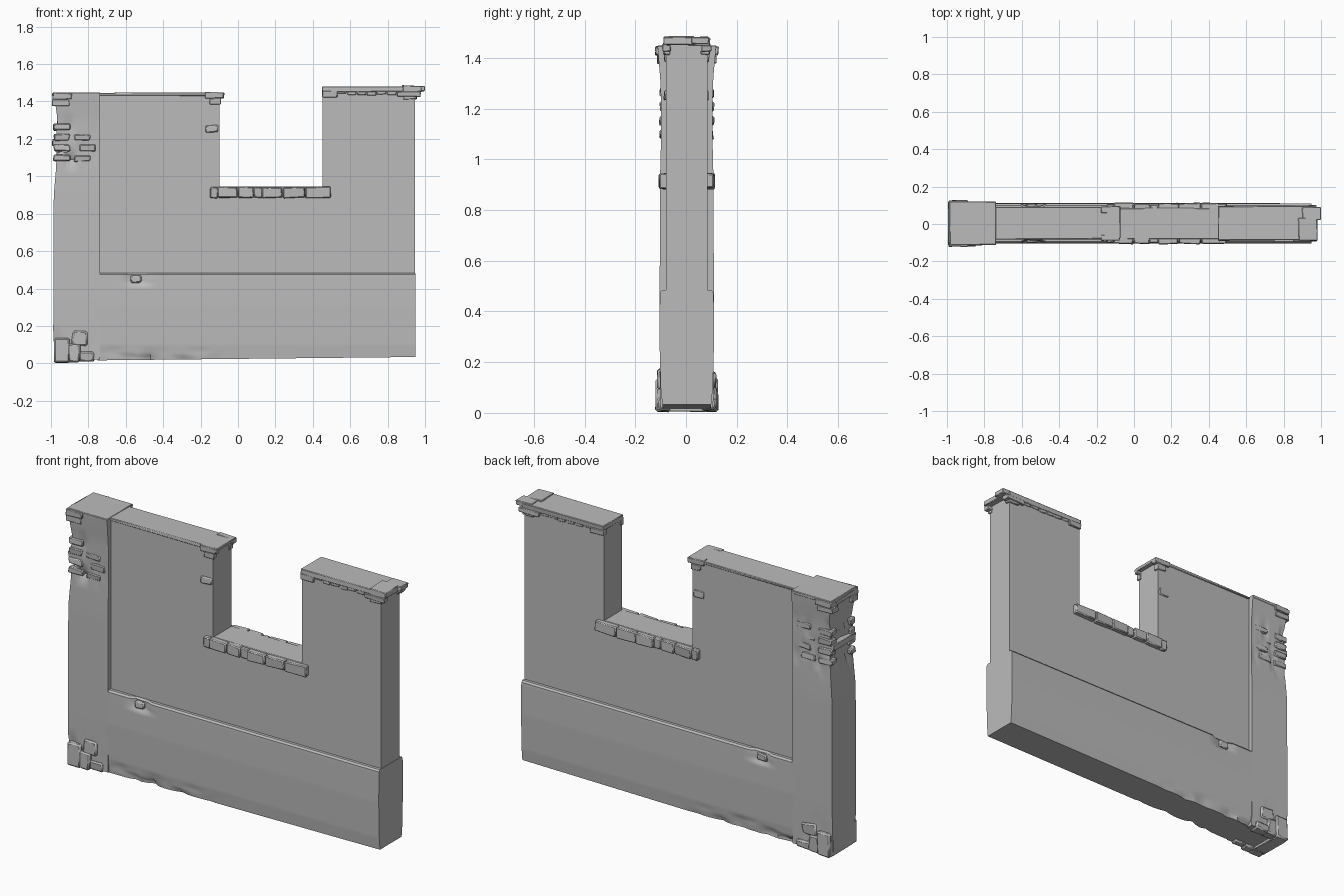
import bpy, bmesh, math, random
from mathutils import Vector, noise

random.seed(4)
if "Cube" in bpy.data.objects:
    bpy.data.objects.remove(bpy.data.objects["Cube"], do_unlink=True)

stone = bpy.data.materials.new("grey_stone")
stone.use_nodes = True
grey = (0.5, 0.5, 0.5, 1)
stone.diffuse_color = grey
stone.node_tree.nodes["Principled BSDF"].inputs["Base Color"].default_value = grey


def finish(name, bm, bevel=0.0):
    bmesh.ops.recalc_face_normals(bm, faces=bm.faces)
    mesh = bpy.data.meshes.new(name)
    bm.to_mesh(mesh)
    bm.free()
    mesh.materials.append(stone)
    mesh.shade_smooth()
    mesh.set_sharp_from_angle(angle=math.radians(30))
    obj = bpy.data.objects.new(name, mesh)
    bpy.context.collection.objects.link(obj)
    if bevel:
        mod = obj.modifiers.new("worn_edges", "BEVEL")
        mod.width = bevel
        mod.segments = 1
    return obj


def block(name, x, y, z, jitter=0.003, bevel=0.003):
    """A slightly irregular cut stone; x, y and z are (low, high) pairs."""
    bm = bmesh.new()
    bmesh.ops.create_cube(bm, size=1)
    for v in bm.verts:
        v.co = Vector([pair[c > 0] + random.uniform(-jitter, jitter)
                       for c, pair in zip(v.co, (x, y, z))])
    return finish(name, bm, bevel)


def paired(name, x, depth, z, inner=0.06, **kw):
    """The same stone on the front and the back."""
    block(name + "_front", x, (-depth, -inner), z, **kw)
    block(name + "_back", x, (inner, depth + 0.005), z, **kw)


def worn_block(name, cuts, shape):
    """A finely divided block, shaped by a rule on unit coordinates."""
    bm = bmesh.new()
    bmesh.ops.create_cube(bm, size=1)
    bmesh.ops.subdivide_edges(bm, edges=bm.edges[:], cuts=cuts, use_grid_fill=True)
    for v in bm.verts:
        v.co = shape(v.co.x + 0.5, v.co.y * 2, v.co.z + 0.5)
    return finish(name, bm)


def follow(profile, z):
    for (a, p), (b, q) in zip(profile, profile[1:]):
        if z <= b:
            return p + (q - p) * max(0, (z - a) / (b - a))
    return profile[-1][1]


def near(value, centre, width):
    return max(0.0, 1 - abs(value - centre) / width)


# Corner pillar: narrow waist, flared head, eroded band near the top
DEPTH = [(0, 0.104), (0.3, 0.107), (0.9, 0.106), (1.1, 0.101), (1.3, 0.103), (1.44, 0.115)]
LEFT = [(0, -0.975), (0.15, -0.988), (0.9, -0.985), (1.05, -0.972), (1.33, -0.968), (1.44, -0.985)]


def pillar_shape(u, v, w):
    z = 0.02 + 1.425 * w
    left = follow(LEFT, z)
    x = left + (-0.738 - left) * u
    rough = noise.noise(Vector((x * 14, v * 3, z * 32)))
    band = min(1, 2 * near(z, 1.17, 0.16)) * (1 - u) ** 0.5
    foot = near(z, 0.1, 0.1) * (1 - u)
    y = follow(DEPTH, z) - max(0, rough) * 0.045 * band - max(0, rough) * 0.03 * foot
    x += max(0, rough) * 0.02 * band * (1 - u)
    return Vector((x, y * v + 0.003, z))


worn_block("corner_pillar", 35, pillar_shape)


# Plinth: sloping foot, chipped lower edge and one broken spot on the ledge
def plinth_shape(u, v, w):
    x = -0.75 + 1.7 * u
    low = 0.016 + 0.018 * u
    z = low + (0.484 - low) * w
    y = follow([(0, 0.093), (0.1, 0.103), (0.3, 0.108), (0.474, 0.106), (0.484, 0.097)], z)
    rough = noise.noise(Vector((x * 16, v * 4, z * 20)))
    edge = near(z, 0.02, 0.07) * max(0, 1 - u * 2.2)
    y -= max(0, rough) * 0.06 * edge
    spot = min(1, 3 * near(x, -0.545, 0.06)) * min(1, 3 * near(z, 0.475, 0.065))
    y -= spot * (0.012 + 0.015 * abs(rough))
    return Vector((x, y * v + 0.003, z))


worn_block("plinth", 47, plinth_shape)

# Upper wall with the open gap between two merlons
outline = [(-0.75, 0.42), (0.947, 0.42), (0.947, 1.475), (0.453, 1.462),
           (0.453, 0.94), (-0.1, 0.94), (-0.1, 1.442), (-0.75, 1.442)]
bm = bmesh.new()
face = bm.faces.new([bm.verts.new((x, -0.078, z)) for x, z in outline])
moved = bmesh.ops.extrude_face_region(bm, geom=[face])["geom"]
for v in moved:
    if isinstance(v, bmesh.types.BMVert):
        v.co.y = 0.084
finish("upper_wall", bm)

# Worn cap slabs on the merlons and the pillar
block("left_merlon_cap", (-0.74, -0.075), (-0.08, 0.09), (1.432, 1.447))
block("right_merlon_cap", (0.448, 0.955), (-0.086, 0.094), (1.45, 1.482), jitter=0.004)
block("pillar_cap", (-0.985, -0.738), (-0.112, 0.12), (1.43, 1.45), jitter=0.002)

# Corner stones stepped below the caps
paired("pillar_head_stone", (-0.99, -0.89), 0.122, (1.412, 1.445))
paired("pillar_neck_stone", (-0.994, -0.9), 0.113, (1.378, 1.41))
block("pillar_side_stone", (-0.992, -0.9), (-0.07, 0.08), (1.415, 1.446))
paired("left_merlon_corner", (-0.175, -0.075), 0.09, (1.418, 1.45))
paired("left_merlon_lower_corner", (-0.152, -0.092), 0.086, (1.385, 1.418))
paired("right_merlon_corner", (0.85, 0.975), 0.094, (1.424, 1.452))
paired("right_merlon_lower_corner", (0.885, 0.955), 0.088, (1.412, 1.43))
paired("right_merlon_inner_corner", (0.45, 0.53), 0.09, (1.424, 1.455))
block("right_merlon_end_stone", (0.88, 0.98), (-0.088, 0.03), (1.45, 1.485))
block("right_merlon_end_tip", (0.9, 0.998), (0.02, 0.09), (1.456, 1.482), jitter=0.002)

# Ragged trim under the right cap
for i in range(6):
    x = 0.53 + i * 0.053
    paired(f"cap_trim_{i}", (x, x + 0.05), 0.084, (1.437 + random.uniform(-0.006, 0.008), 1.465))

# Window sill: a row of stones on both faces with a flat top between
block("sill_top", (-0.1, 0.453), (-0.08, 0.085), (0.9, 0.946), jitter=0.001)
joints = [-0.148, -0.105, 0.0, 0.085, 0.13, 0.24, 0.36, 0.496]
for i, (a, b) in enumerate(zip(joints, joints[1:])):
    paired(f"sill_stone_{i}", (a, b - 0.002), 0.107 - 0.008 * (i in (0, 3)),
           (0.885, 0.943), jitter=0.004, bevel=0.005)

# Broken stones at the pillar foot
for i, (a, b, top) in enumerate([(-0.982, -0.9, 0.135), (-0.91, -0.845, 0.1),
                                 (-0.85, -0.77, 0.06)]):
    paired(f"foot_stone_{i}", (a, b), 0.12 - 0.004 * i, (0.004 + 0.004 * i, top),
           jitter=0.006 if i else 0.003, bevel=0.008)
paired("foot_upper_stone", (-0.89, -0.8), 0.112, (0.1, 0.165), jitter=0.012, bevel=0.008)
block("foot_side_stone", (-0.984, -0.9), (-0.09, 0.095), (0.004, 0.12))

# Exposed bricks in the eroded band of the pillar
for row in range(4):
    z = 1.08 + row * 0.055
    for start in (-0.985, -0.875):
        x = start + 0.025 * (row % 2) * (start > -0.9)
        paired(f"pillar_brick_{row}_{'outer' if start < -0.9 else 'inner'}",
               (x, x + 0.085), 0.104 if start < -0.9 else 0.1, (z, z + 0.034),
               jitter=0.005, bevel=0.005)
block("pillar_side_brick", (-0.993, -0.9), (-0.095, 0.1), (1.165, 1.2))

# Small exposed bricks beside the gap and under the ledge break
paired("gap_side_brick", (-0.175, -0.105), 0.084, (1.235, 1.275), jitter=0.005, bevel=0.005)
paired("ledge_brick", (-0.575, -0.515), 0.104, (0.43, 0.47), jitter=0.005, bevel=0.006)
